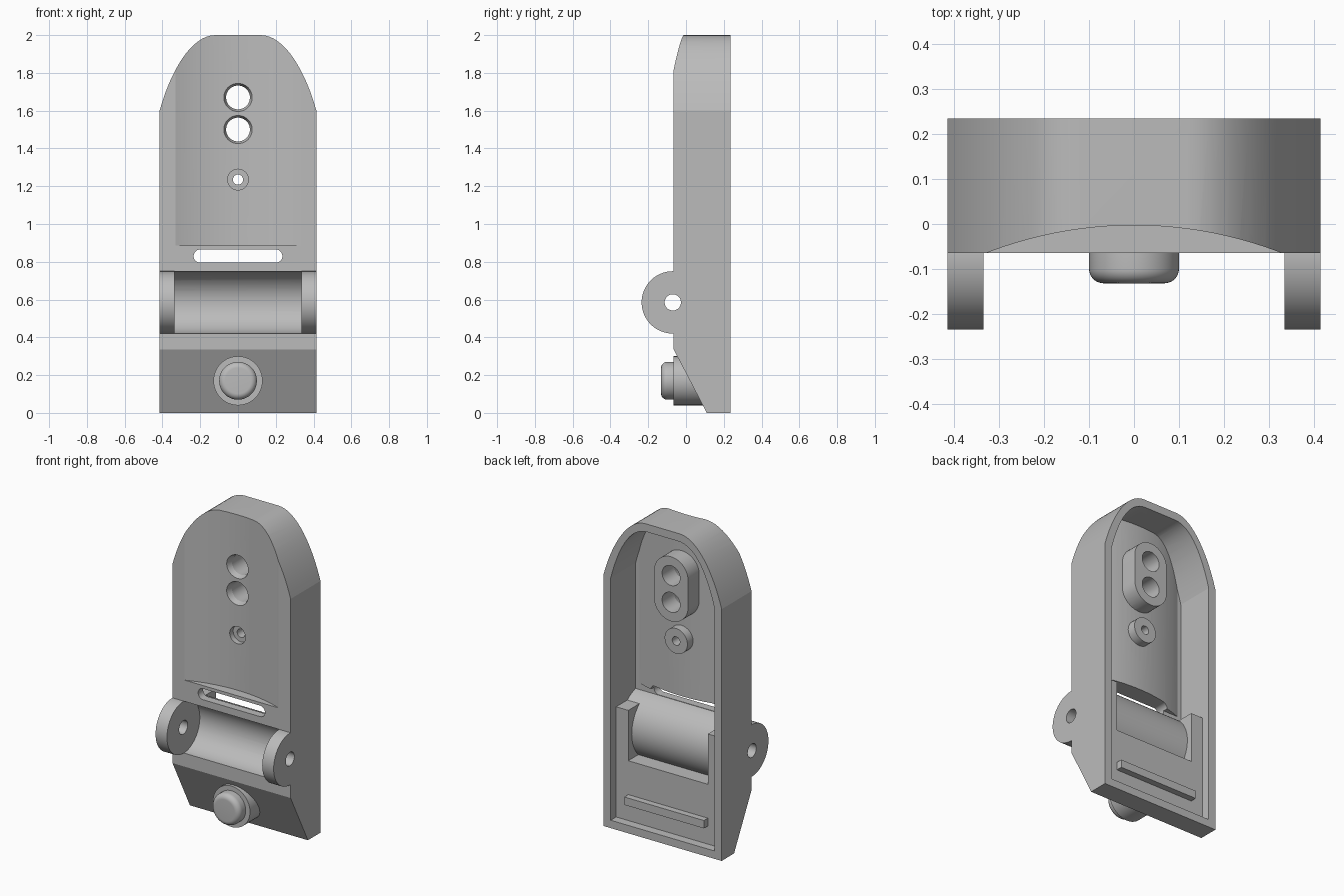
import bpy
import bmesh
from math import radians, pi
from mathutils import Matrix, Vector

if "Cube" in bpy.data.objects:
    bpy.data.objects.remove(bpy.data.objects["Cube"], do_unlink=True)

grey = bpy.data.materials.new("plain grey")
grey.use_nodes = True
grey.diffuse_color = (0.5, 0.5, 0.5, 1)
grey.node_tree.nodes["Principled BSDF"].inputs["Base Color"].default_value = (0.5, 0.5, 0.5, 1)

ROT = {"x": Matrix.Rotation(pi / 2, 4, "Y"),
       "y": Matrix.Rotation(-pi / 2, 4, "X"),
       "z": Matrix.Identity(4)}


def make(name, bm):
    bmesh.ops.recalc_face_normals(bm, faces=bm.faces)
    mesh = bpy.data.meshes.new(name)
    bm.to_mesh(mesh)
    bm.free()
    mesh.materials.append(grey)
    obj = bpy.data.objects.new(name, mesh)
    bpy.context.collection.objects.link(obj)
    return obj


def rod(name, axis, center, start, end, r, r_end=None, segments=64):
    """Cylinder or cone along an axis from start to end."""
    bm = bmesh.new()
    bmesh.ops.create_cone(bm, cap_ends=True, segments=segments, radius1=r,
                          radius2=r if r_end is None else r_end, depth=end - start)
    pos = Vector(center)
    pos["xyz".index(axis)] = (start + end) / 2
    bm.transform(Matrix.Translation(pos) @ ROT[axis])
    return make(name, bm)


def box(name, low, high):
    bm = bmesh.new()
    bmesh.ops.create_cube(bm, size=1)
    low, high = Vector(low), Vector(high)
    bm.transform(Matrix.Translation((low + high) / 2) @ Matrix.Diagonal((*(high - low), 1)))
    return make(name, bm)


def prism(name, points, vec):
    """Extrude a flat polygon along a vector."""
    bm = bmesh.new()
    face = bm.faces.new([bm.verts.new(p) for p in points])
    new = bmesh.ops.extrude_face_region(bm, geom=[face])["geom"]
    bmesh.ops.translate(bm, vec=vec, verts=[v for v in new if isinstance(v, bmesh.types.BMVert)])
    return make(name, bm)


def apply_modifiers(obj):
    dg = bpy.context.evaluated_depsgraph_get()
    mesh = bpy.data.meshes.new_from_object(obj.evaluated_get(dg))
    obj.modifiers.clear()
    obj.data = mesh


def combine(target, operation, *tools):
    for tool in tools:
        mod = target.modifiers.new("boolean", "BOOLEAN")
        mod.operation, mod.solver, mod.object = operation, "EXACT", tool
        apply_modifiers(target)
        bpy.data.objects.remove(tool, do_unlink=True)


def arch(name, base, curve, y0, y1):
    """Arched plate: straight sides below a Bezier shoulder."""
    a, b, c, d = [Vector(p) for p in curve]
    half = [Vector((a.x, base))]
    for i in range(17):
        t = i / 16
        half.append(a * (1 - t) ** 3 + 3 * b * t * (1 - t) ** 2 + 3 * c * t * t * (1 - t) + d * t ** 3)
    points = [(p.x, y0, p.y) for p in half] + [(-p.x, y0, p.y) for p in reversed(half)]
    return prism(name, points, (0, y1 - y0, 0))


def stadium(name, axis, z0, x0, r, y0, y1, z1=None):
    """Pill-shaped solid along y, long in x or in z."""
    ends = [(x0, z0), (-x0, z0)] if axis == "x" else [(0, z0), (0, z1)]
    first, second = ends
    mid = (Vector(first) + Vector(second)) / 2
    along = (Vector(first) - mid).normalized()
    side = Vector((-along.y, along.x))
    points = []
    for end, sign in ((first, 1), (second, -1)):
        for i in range(25):
            turn = Matrix.Rotation(pi * i / 24, 2)
            p = Vector(end) + turn @ (side * -sign * r)
            points.append((p.x, y0, p.y))
    return prism(name, points, (0, y1 - y0, 0))


PIVOT = (0, -0.07, 0.585)
BOW = (0, -0.912, 0)

# Hollow inside, leaving the lower block, pillars, bowed wall and barrel
cavity = arch("cavity", 0.05, [(0.365, 1.59), (0.315, 1.78), (0.235, 1.95), (0.11, 1.95)], -0.015, 0.3)
combine(cavity, "DIFFERENCE",
        box("block", (-0.5, -0.1, -0.1), (0.5, 0.18, 0.43)),
        box("pillar", (0.28, -0.1, 0), (0.5, 0.18, 0.75)),
        box("pillar", (-0.5, -0.1, 0), (-0.28, 0.18, 0.75)),
        rod("bowed_wall", "z", BOW, 0.835, 2.2, 0.959, segments=192),
        rod("barrel", "x", PIVOT, -0.5, 0.5, 0.215))

# Housing shell
body = arch("housing", 0, [(0.415, 1.6), (0.36, 1.8), (0.25, 2.0), (0.12, 2.0)], -0.065, 0.235)
combine(body, "DIFFERENCE", cavity,
        prism("chamfer", [(-0.6, -0.065, 0.335), (-0.6, 0.162, -0.1), (-0.6, -0.3, -0.1), (-0.6, -0.3, 0.335)],
              (1.2, 0, 0)),
        rod("bowed_recess", "z", BOW, 0.885, 2.2, 0.909, segments=192),
        rod("trough", "x", PIVOT, -0.335, 0.335, 0.165),
        stadium("slot", "x", 0.83, 0.2, 0.035, -0.2, 0.12))

# Hinge lugs, inner bosses and the front button collar
combine(body, "UNION",
        rod("lug", "x", PIVOT, 0.335, 0.415, 0.165),
        rod("lug", "x", PIVOT, -0.415, -0.335, 0.165),
        stadium("twin_boss", "z", 1.67, 0, 0.12, 0.02, 0.15, 1.5),
        rod("small_boss", "y", (0, 0, 1.235), 0.02, 0.1, 0.08),
        rod("button_collar", "y", (0, 0, 0.17), -0.065, 0.15, 0.13))

# Bored holes
holes = [rod("pivot_hole", "x", PIVOT, -0.6, 0.6, 0.043)]
for z in (1.67, 1.5):
    holes.append(rod("hole", "y", (0, 0, z), -0.1, 0.3, 0.063))
    holes.append(rod("countersink", "y", (0, 0, z), -0.02, 0.03, 0.08, 0.063))
holes.append(rod("screw_hole", "y", (0, 0, 1.235), -0.1, 0.3, 0.027))
holes.append(rod("counterbore", "y", (0, 0, 1.235), -0.1, 0.03, 0.055))
combine(body, "DIFFERENCE", *holes)

# Rounded front button
button = rod("button", "y", (0, 0, 0.17), -0.132, -0.02, 0.1)
bevel = button.modifiers.new("round", "BEVEL")
bevel.width, bevel.segments = 0.032, 10
bevel.limit_method, bevel.angle_limit = "ANGLE", radians(60)
apply_modifiers(button)

# Raised rear bar
bar = box("rear_bar", (-0.28, 0.17, 0.165), (0.28, 0.22, 0.215))

bpy.ops.object.select_all(action="DESELECT")
for obj in (body, button, bar):
    obj.select_set(True)
bpy.context.view_layer.objects.active = body
bpy.ops.object.shade_smooth_by_angle(angle=radians(12))
